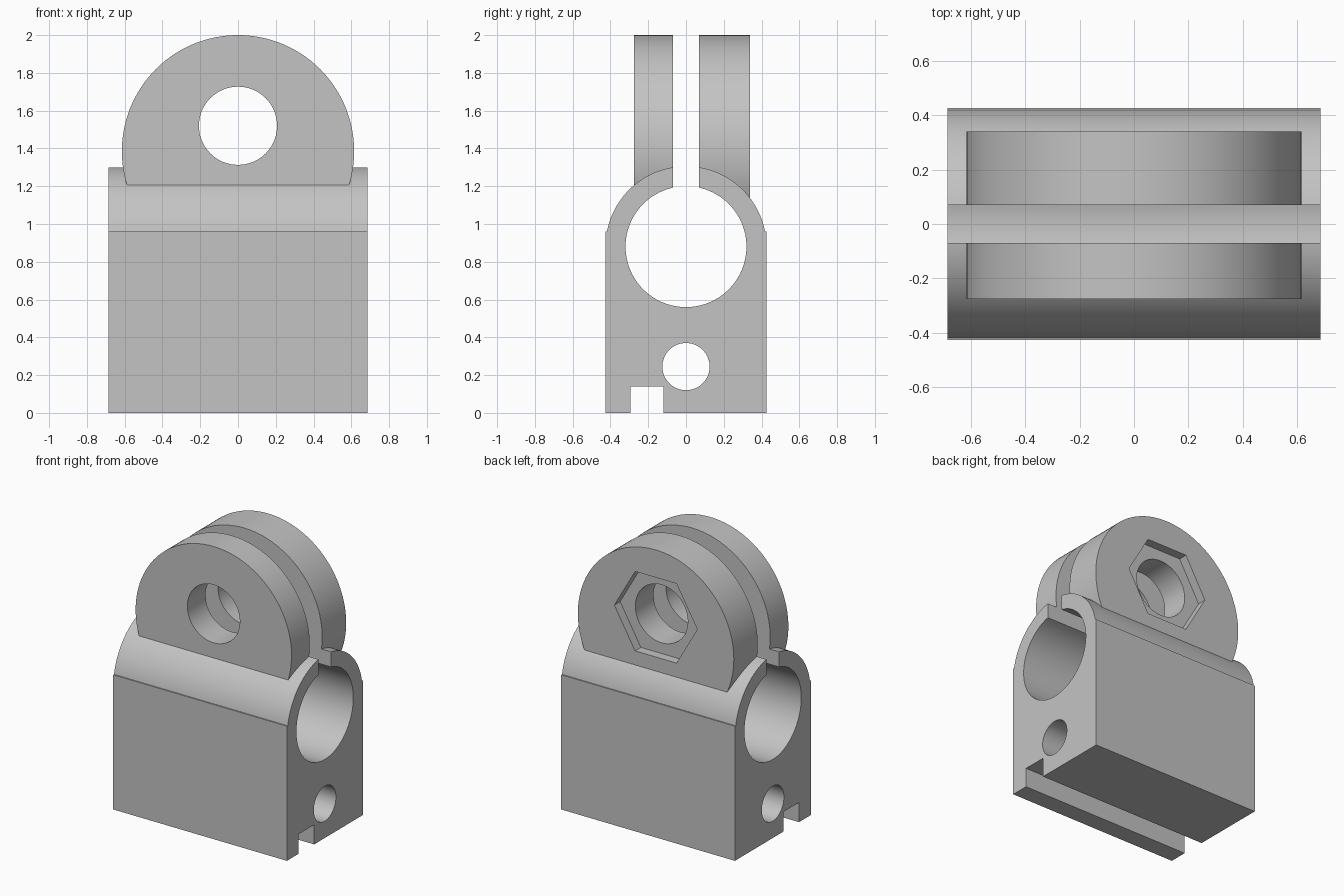
import bpy, bmesh, math

cube = bpy.data.objects.get("Cube")
if cube:
    bpy.data.objects.remove(cube, do_unlink=True)

grey = bpy.data.materials.new("plain grey")
grey.use_nodes = True
colour = (0.55, 0.55, 0.55, 1)
grey.diffuse_color = colour
grey.node_tree.nodes["Principled BSDF"].inputs["Base Color"].default_value = colour


def arc(cu, cv, r, a0=0, a1=360, n=96):
    """Points on an arc; a full circle omits the repeated last point."""
    full = a1 - a0 == 360
    steps = n if full else n + 1
    angles = [math.radians(a0 + (a1 - a0) * i / n) for i in range(steps)]
    return [(cu + r * math.cos(a), cv + r * math.sin(a)) for a in angles]


def rect(u0, u1, v0, v1):
    return [(u0, v0), (u1, v0), (u1, v1), (u0, v1)]


def prism(name, points, axis, start, end):
    """Extrude a profile along x (profile in y, z) or y (profile in x, z)."""
    bm = bmesh.new()
    place = (lambda u, v, t: (t, u, v)) if axis == "x" else (lambda u, v, t: (u, t, v))
    face = bm.faces.new([bm.verts.new(place(u, v, start)) for u, v in points])
    new = bmesh.ops.extrude_face_region(bm, geom=[face])["geom"]
    offset = place(0, 0, end - start)
    bmesh.ops.translate(bm, vec=offset, verts=[g for g in new if isinstance(g, bmesh.types.BMVert)])
    bmesh.ops.recalc_face_normals(bm, faces=bm.faces)
    mesh = bpy.data.meshes.new(name)
    bm.to_mesh(mesh)
    bm.free()
    mesh.materials.append(grey)
    obj = bpy.data.objects.new(name, mesh)
    bpy.context.collection.objects.link(obj)
    return obj


def combine(target, tool, operation):
    """Apply a boolean and discard the tool."""
    tool.hide_render = True
    mod = target.modifiers.new(tool.name, "BOOLEAN")
    mod.object, mod.operation, mod.solver = tool, operation, "EXACT"
    bpy.context.view_layer.objects.active = target
    bpy.ops.object.modifier_apply(modifier=mod.name)
    bpy.data.objects.remove(tool, do_unlink=True)


HALF_X, HALF_Y = 0.685, 0.427
BORE_Z, SHOULDER_Z = 0.88, 0.96
LUG_Z, PIN_Z = 1.385, 1.52

# Body block with a rounded top and small shoulders
outer = 0.426
rise = math.degrees(math.asin((SHOULDER_Z - BORE_Z) / outer))
outline = [(-HALF_Y, SHOULDER_Z), (-HALF_Y, 0), (HALF_Y, 0), (HALF_Y, SHOULDER_Z)]
outline += arc(0, BORE_Z, outer, rise, 180 - rise, 64)
body = prism("clamp_bracket", outline, "x", -HALF_X, HALF_X)

# Round lug, split in two by the clamp slot below
combine(body, prism("lugs", arc(0, LUG_Z, 0.615, n=128), "y", -0.275, 0.34), "UNION")

# Openings running the length of the body
for name, profile in (
    ("main_bore", arc(0, BORE_Z, 0.32)),
    ("clamp_slot", rect(-0.07, 0.07, BORE_Z, 2.2)),
    ("rod_hole", arc(0, 0.245, 0.125, n=64)),
    ("base_groove", rect(-0.295, -0.12, -0.1, 0.14)),
):
    combine(body, prism(name, profile, "x", -1, 1), "DIFFERENCE")

# Bolt hole through both lugs and hexagonal nut recess at the back
combine(body, prism("bolt_hole", arc(0, PIN_Z, 0.207, n=64), "y", -1, 1), "DIFFERENCE")
combine(body, prism("nut_recess", arc(0, PIN_Z, 0.327, n=6), "y", 0.275, 1), "DIFFERENCE")

# Smooth curved walls, sharp edges kept
bpy.ops.object.select_all(action="DESELECT")
body.select_set(True)
bpy.context.view_layer.objects.active = body
bpy.ops.object.shade_smooth_by_angle(angle=math.radians(25))
